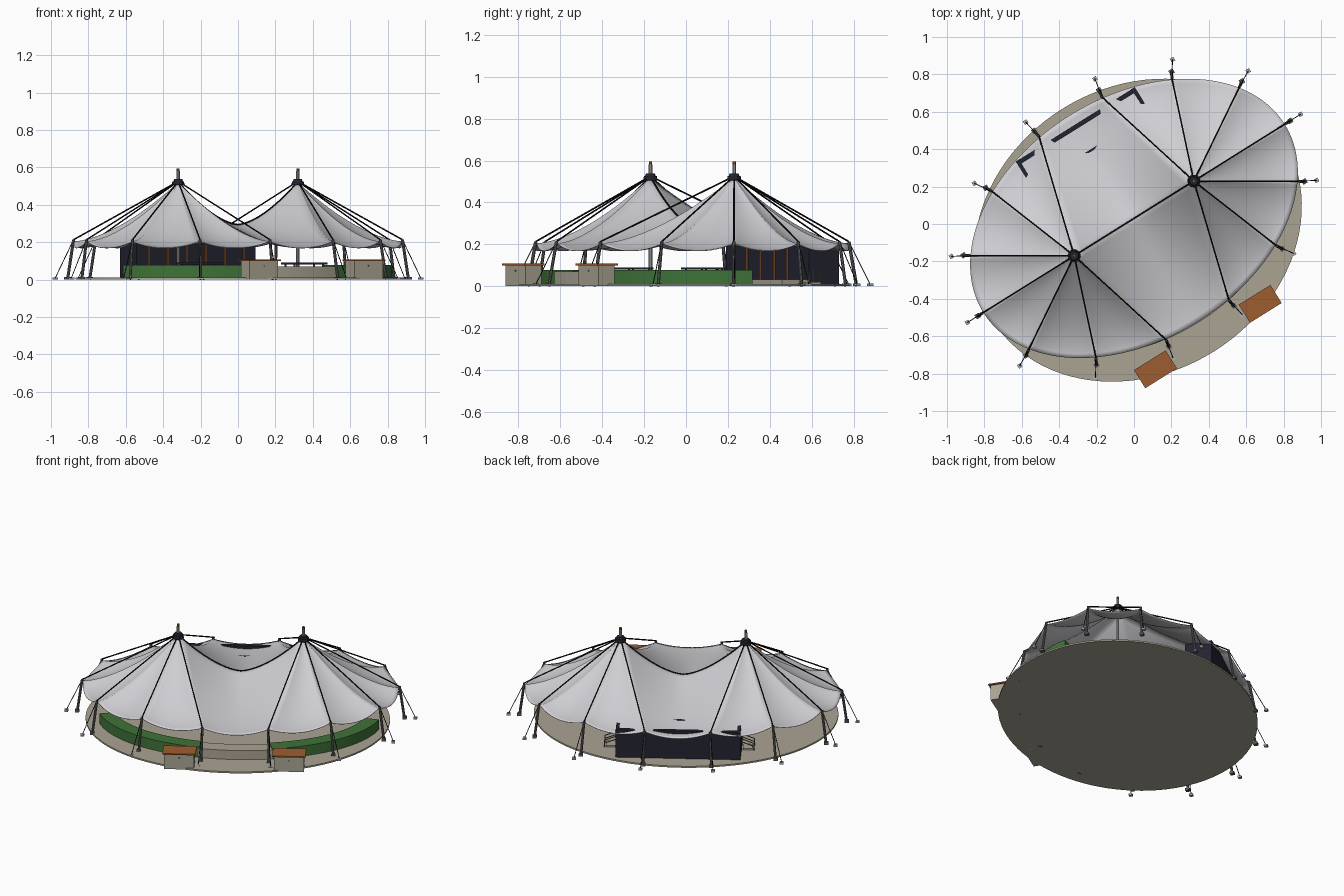
import bpy, bmesh, math
from mathutils import Matrix, Vector

cube = bpy.data.objects.get("Cube")
if cube:
    bpy.data.objects.remove(cube)

# The tent is built along its own long axis, then turned into place
PLACE = Matrix.Translation((0, 0.03, 0)) @ Matrix.Rotation(math.radians(32), 4, 'Z')
PEAK_U, PEAK_Z, SADDLE_Z, EDGE_Z = 0.377, 0.52, 0.29, 0.205
CABLE_ANGLES = [0, 27, 53.5, 78, 102, 126.5, 153]
CABLE_ANGLES += [a + 180 for a in CABLE_ANGLES]


def material(name, r, g, b):
    m = bpy.data.materials.new(name)
    m.use_nodes = True
    m.diffuse_color = (r, g, b, 1)
    m.node_tree.nodes["Principled BSDF"].inputs["Base Color"].default_value = (r, g, b, 1)
    return m


FABRIC = material("pale grey fabric", 0.62, 0.62, 0.65)
STONE = material("beige stone", 0.40, 0.37, 0.29)
GREEN = material("hedge green", 0.05, 0.17, 0.04)
WOOD = material("warm wood", 0.34, 0.11, 0.03)
DARK = material("dark navy", 0.017, 0.017, 0.03)
STEEL = material("grey steel", 0.13, 0.13, 0.13)
SILVER = material("light metal", 0.45, 0.45, 0.45)
BLACK = material("black cable", 0.006, 0.006, 0.006)


def finish(name, bm, mat, smooth=False):
    bmesh.ops.recalc_face_normals(bm, faces=bm.faces)
    me = bpy.data.meshes.new(name)
    bm.to_mesh(me)
    bm.free()
    me.materials.append(mat)
    ob = bpy.data.objects.new(name, me)
    bpy.context.collection.objects.link(ob)
    ob.matrix_world = PLACE
    if smooth:
        for p in me.polygons:
            p.use_smooth = True
    return ob


def add_box(bm, lo, hi):
    lo, hi = Vector(lo), Vector(hi)
    size = Matrix.Diagonal((*(hi - lo), 1))
    bmesh.ops.create_cube(bm, size=1, matrix=Matrix.Translation((lo + hi) / 2) @ size)


def add_rod(bm, p, q, r, r2=None, sides=8):
    p, q = Vector(p), Vector(q)
    turn = (q - p).to_track_quat('Z', 'Y').to_matrix().to_4x4()
    bmesh.ops.create_cone(bm, cap_ends=True, segments=sides, radius1=r,
                          radius2=r if r2 is None else r2, depth=(q - p).length,
                          matrix=Matrix.Translation((p + q) / 2) @ turn)


def boxes(name, mat, *pairs):
    bm = bmesh.new()
    for lo, hi in pairs:
        add_box(bm, lo, hi)
    return finish(name, bm, mat)


def rods(name, mat, r, *pairs):
    bm = bmesh.new()
    for p, q in pairs:
        add_rod(bm, p, q, r)
    return finish(name, bm, mat)


def oval(a, b, deg, z=0.0):
    t = math.radians(deg)
    return Vector((a * math.cos(t), b * math.sin(t), z))


def ridge_z(u):
    return SADDLE_Z + (PEAK_Z - SADDLE_Z) * (abs(u) / PEAK_U) ** 1.6


# Oval ground slab
bm = bmesh.new()
bmesh.ops.create_cone(bm, cap_ends=True, segments=96, radius1=1, radius2=1, depth=0.01,
                      matrix=Matrix.Translation((-0.015, -0.065, 0.005)) @ Matrix.Diagonal((0.915, 0.765, 1, 1)))
finish("ground_slab", bm, STONE)


# Canopy: fans around both peaks joined by a sagging ridge
def canopy():
    bm = bmesh.new()
    steps, rings = 16, 24
    columns = []
    for i, a0 in enumerate(CABLE_ANGLES):
        a1 = CABLE_ANGLES[i + 1] if i + 1 < len(CABLE_ANGLES) else 360
        u0, u1 = (math.copysign(PEAK_U, math.cos(math.radians(a))) for a in (a0, a1))
        for k in range(steps):
            f = k / steps
            u = u0 + (u1 - u0) * f
            top = Vector((u, 0, ridge_z(u)))
            edge = oval(0.95, 0.65, a0 + (a1 - a0) * f, EDGE_Z - 0.14 * f * (1 - f))
            column = []
            for j in range(rings + 1):
                s = j / rings
                p = top.lerp(edge, s)
                p.z = edge.z + (top.z - edge.z) * (1 - s) ** 1.6
                column.append(bm.verts.new(p))
            columns.append(column)
    for c, d in zip(columns, columns[1:] + columns[:1]):
        for j in range(rings):
            bm.faces.new((c[j], c[j + 1], d[j + 1], d[j]))
    bmesh.ops.remove_doubles(bm, verts=bm.verts, dist=0.0002)
    ob = finish("canopy", bm, FABRIC, True)
    if sum(p.normal.z for p in ob.data.polygons) < 0:
        ob.data.flip_normals()
    mod = ob.modifiers.new("thickness", 'SOLIDIFY')
    mod.thickness = 0.003


canopy()

# Cables, edge poles, guy lines and ground anchors
cables, poles, guys, stakes, feet = [], [], [], [], []
for a in CABLE_ANGLES:
    top = Vector((math.copysign(PEAK_U, math.cos(math.radians(a))), 0, PEAK_Z + 0.005))
    head = oval(0.955, 0.655, a, EDGE_Z + 0.008)
    foot, stake = oval(0.985, 0.695, a), oval(1.05, 0.76, a)
    cables.append((top, head))
    poles.append((foot, head))
    guys.append((head, stake + Vector((0, 0, 0.01))))
    stakes.append((stake - Vector((0.011, 0.011, 0)), stake + Vector((0.011, 0.011, 0.012))))
    feet.append((foot - Vector((0.013, 0.013, 0)), foot + Vector((0.013, 0.013, 0.014))))
N = 24
ridge = [Vector((u, 0, ridge_z(u) + 0.004)) for u in
         (PEAK_U * (2 * i / N - 1) for i in range(N + 1))]
rods("roof_cables", BLACK, 0.004, *cables)
rods("ridge_cable", BLACK, 0.004, *zip(ridge, ridge[1:]))
rods("edge_poles", STEEL, 0.008, *poles)
rods("guy_lines", BLACK, 0.0022, *guys)
boxes("ground_anchors", SILVER, *stakes)
boxes("pole_feet", STEEL, *feet)

# Masts with dark collars and small finials
for side, label in ((1, "left"), (-1, "right")):
    u = side * PEAK_U
    rods(label + "_mast", SILVER, 0.009, ((u, 0, 0.01), (u, 0, 0.58)))
    bm = bmesh.new()
    add_rod(bm, (u, 0, 0.505), (u, 0, 0.525), 0.034, 0.032, 16)
    add_rod(bm, (u, 0, 0.525), (u, 0, 0.537), 0.026, 0.022, 16)
    finish(label + "_mast_collar", bm, DARK)
    rods(label + "_mast_finial", WOOD, 0.008, ((u, 0, 0.58), (u, 0, 0.595)))


# Curved hedges with a low wall closing the gap between them
def curved_band(name, start, end, outer, inner, height, mat):
    bm = bmesh.new()
    loops, n = [], 24
    for i in range(n + 1):
        a = start + (end - start) * i / n
        shape = [oval(*outer, a, 0.005), oval(*outer, a, height),
                 oval(*inner, a, height), oval(*inner, a, 0.005)]
        loops.append([bm.verts.new(p + Vector((0, -0.055, 0))) for p in shape])
    for c, d in zip(loops, loops[1:]):
        for j in range(4):
            bm.faces.new((c[j], c[j - 1], d[j - 1], d[j]))
    bm.faces.new(loops[0])
    bm.faces.new(loops[-1])
    finish(name, bm, mat)


OUTER, INNER = (0.86, 0.60), (0.77, 0.51)
curved_band("left_hedge", -12.5, -75, OUTER, INNER, 0.077, GREEN)
curved_band("right_hedge", -167.5, -105, OUTER, INNER, 0.077, GREEN)
curved_band("low_wall", -75, -105, OUTER, INNER, 0.07, STONE)

# Bar counters outside the hedge, and dark tables inside
for side, label in ((1, "left"), (-1, "right")):
    u, v = side * 0.33, -0.745
    boxes(label + "_counter_cabinet", STONE, ((u - 0.09, v - 0.045, 0), (u + 0.09, v + 0.045, 0.1)))
    boxes(label + "_counter_top", WOOD, ((u - 0.1, v - 0.057, 0.1), (u + 0.1, v + 0.057, 0.108)))
    boxes(label + "_counter_handle", STEEL, ((u - 0.004, v - 0.048, 0.07), (u + 0.004, v - 0.045, 0.078)))
    v = -0.14
    boxes(label + "_table_top", DARK, ((u - 0.11, v - 0.06, 0.08), (u + 0.11, v + 0.06, 0.09)))
    rods(label + "_table_legs", STEEL, 0.005,
         *[((u + i * 0.09, v + j * 0.045, 0.01), (u + i * 0.09, v + j * 0.045, 0.08))
           for i in (-1, 1) for j in (-1, 1)])

# Stage platform and hollow dark building behind it
W, FRONT, BACK, TOP = 0.375, 0.43, 0.58, 0.193
boxes("stage_platform", STONE, ((-W, 0.27, 0.008), (W, FRONT, 0.032)))
boxes("stage_building", DARK,
      ((-W, FRONT - 0.006, 0.008), (W, FRONT + 0.006, TOP)),
      ((-W, BACK - 0.012, 0.008), (W, BACK + 0.012, TOP)),
      ((-W, FRONT, 0.008), (-W + 0.02, BACK, TOP)),
      ((W - 0.02, FRONT, 0.008), (W, BACK, TOP)))
boxes("stage_wood_posts", WOOD,
      *[((u - 0.005, FRONT - 0.014, 0.032), (u + 0.005, FRONT - 0.006, TOP - 0.005))
        for u in (-0.3, -0.18, -0.06, 0.06, 0.18, 0.3)])

# Steps and railings at both ends of the stage
for side, label in ((1, "left"), (-1, "right")):
    near, far = side * W, side * (W + 0.075)
    rails = []
    for v in (0.38, 0.45):
        rails += [((near, v, z + 0.03), (far, v, z)) for z in (0.035, 0.055)]
        rails += [((u, v, 0.01), (u, v, 0.055 + h)) for u, h in ((near, 0.03), (far, 0))]
    rods(label + "_stair_railing", STEEL, 0.003, *rails)
    boxes(label + "_stage_step", STONE,
          ((min(near, far) + 0.01, 0.38, 0.008), (max(near, far) - 0.01, 0.45, 0.02)))
